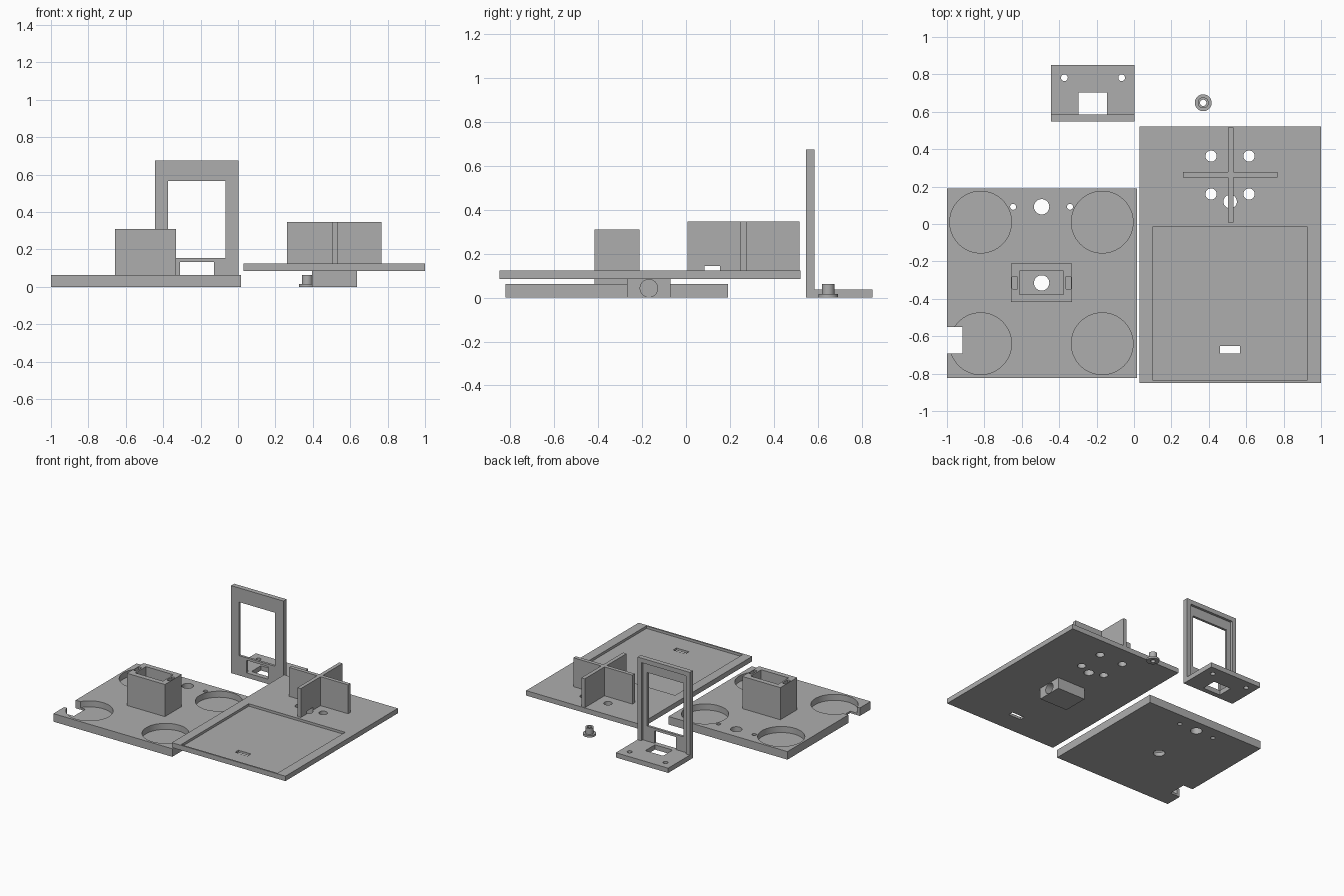
import bpy

if "Cube" in bpy.data.objects:
    bpy.data.objects.remove(bpy.data.objects["Cube"], do_unlink=True)

GREY = (0.42, 0.42, 0.42, 1)
grey = bpy.data.materials.new("plain grey")
grey.use_nodes = True
grey.diffuse_color = GREY
grey.node_tree.nodes["Principled BSDF"].inputs["Base Color"].default_value = GREY


def box(x, y, z, name="cutter"):
    """Box from (min, max) pairs."""
    bpy.ops.mesh.primitive_cube_add(size=1)
    ob = bpy.context.object
    ob.name = name
    for v in ob.data.vertices:
        v.co = [lo + (hi - lo) * (c + 0.5) for c, (lo, hi) in zip(v.co, (x, y, z))]
    ob.data.materials.append(grey)
    return ob


def cylinder(x, y, r, z, name="cutter", axis="Z"):
    """Upright cylinder over the z range; axis X lays it along x over that range."""
    mid, length = (z[0] + z[1]) / 2, z[1] - z[0]
    if axis == "X":
        loc, rot = (mid, x, y), (0, 1.570796, 0)
    else:
        loc, rot = (x, y, mid), (0, 0, 0)
    bpy.ops.mesh.primitive_cylinder_add(vertices=64, radius=r, depth=length,
                                        location=loc, rotation=rot)
    ob = bpy.context.object
    ob.name = name
    ob.data.materials.append(grey)
    return ob


def combine(target, operation, tools):
    """Apply each tool to the target as a boolean and discard the tool."""
    for tool in tools:
        mod = target.modifiers.new("shape", "BOOLEAN")
        mod.operation, mod.object, mod.solver = operation, tool, "EXACT"
        bpy.context.view_layer.objects.active = target
        bpy.ops.object.modifier_apply(modifier=mod.name)
        bpy.data.objects.remove(tool, do_unlink=True)


def finish(ob):
    bpy.ops.object.select_all(action="DESELECT")
    ob.select_set(True)
    bpy.context.view_layer.objects.active = ob
    bpy.ops.object.shade_smooth_by_angle()


THROUGH = (-0.1, 0.2)

# Base plate with a hollow tower
base = box((-1, 0.015), (-0.823, 0.191), (0, 0.062), "base_plate")
combine(base, "UNION", [box((-0.657, -0.332), (-0.417, -0.212), (0.03, 0.31))])
cuts = [box((-0.611, -0.377), (-0.378, -0.25), (0.03, 0.4))]
cuts += [cylinder(x, y, 0.165, (0.015, 0.1))
         for x in (-0.82, -0.17) for y in (0.01, -0.64)]
cuts += [cylinder(-0.494, y, 0.041, THROUGH) for y in (0.092, -0.315)]
cuts += [cylinder(-0.494 + s * 0.152, 0.092, 0.016, THROUGH) for s in (-1, 1)]
cuts.append(box((-1.1, -0.917), (-0.692, -0.552), THROUGH))
# Rounded slots in the tower end walls
for s in (-1, 1):
    slot = cylinder(-0.494 + s * 0.143, -0.315, 0.034, (0.2, 0.4))
    mid = -0.494 + s * 0.143
    combine(slot, "INTERSECT", [box((mid - 0.014, mid + 0.014), (-0.5, -0.1), (0, 0.5))])
    cuts.append(slot)
combine(base, "DIFFERENCE", cuts)
finish(base)

# Lid plate with a shallow tray, socket block and crossed fins
lid = box((0.03, 1), (-0.85, 0.521), (0.086, 0.124), "lid_plate")
combine(lid, "DIFFERENCE", [box((0.102, 0.925), (-0.838, -0.014), (0.105, 0.2))])
combine(lid, "UNION", [
    box((0.395, 0.635), (-0.268, -0.07), (0, 0.095)),
    box((0.263, 0.767), (0.248, 0.277), (0.11, 0.347)),
    box((0.502, 0.531), (0.007, 0.517), (0.11, 0.347)),
])
cuts = [cylinder(x, y, 0.03, THROUGH) for x in (0.412, 0.615) for y in (0.16, 0.363)]
cuts += [
    cylinder(0.514, 0.12, 0.036, (0, 0.145)),
    box((0.49, 0.54), (0.084, 0.156), (0.124, 0.145)),
    box((0.46, 0.567), (-0.693, -0.653), THROUGH),
    cylinder(-0.169, 0.043, 0.04, (0.43, 0.7), axis="X"),
]
combine(lid, "DIFFERENCE", cuts)
finish(lid)

# Upright bracket with a rebated window
bracket = box((-0.443, 0.004), (0.548, 0.85), (0, 0.037), "bracket")
combine(bracket, "UNION", [box((-0.443, 0.004), (0.548, 0.586), (0, 0.675))])
cuts = [
    box((-0.41, -0.029), (0.567, 0.7), (0.037, 0.64)),
    box((-0.374, -0.066), (0.5, 0.7), (0.153, 0.566)),
    box((-0.311, -0.128), (0.5, 0.6), (0.037, 0.134)),
    box((-0.296, -0.145), (0.586, 0.703), THROUGH),
]
cuts += [cylinder(x, 0.782, 0.018, THROUGH) for x in (-0.372, -0.066)]
combine(bracket, "DIFFERENCE", cuts)
finish(bracket)

# Flanged bushing
bushing = cylinder(0.37, 0.648, 0.045, (0, 0.016), "bushing")
combine(bushing, "UNION", [cylinder(0.37, 0.648, 0.029, (0.008, 0.062))])
combine(bushing, "DIFFERENCE", [cylinder(0.37, 0.648, 0.017, THROUGH)])
finish(bushing)
